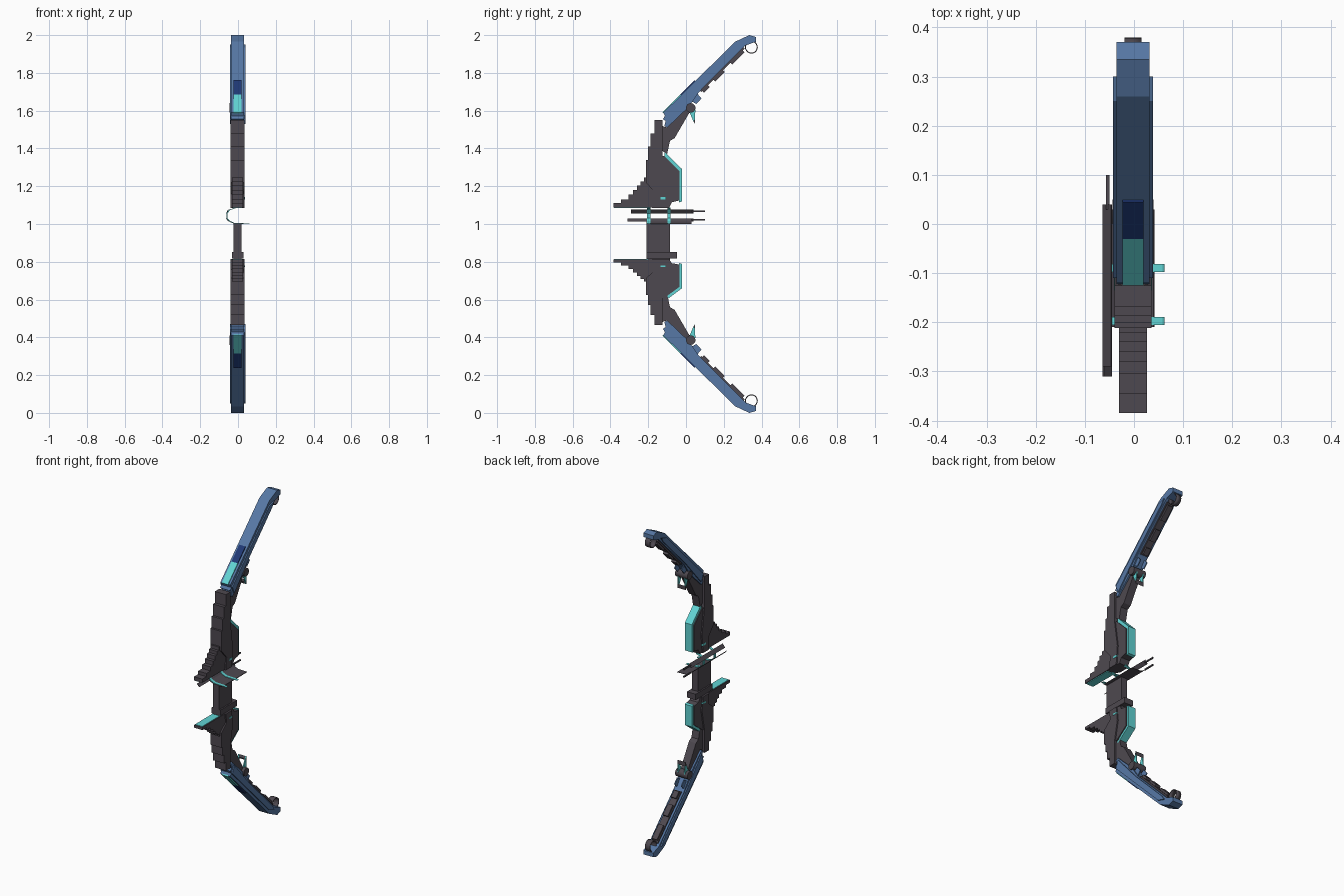
import bpy, bmesh, math

if "Cube" in bpy.data.objects:
    bpy.data.objects.remove(bpy.data.objects["Cube"])


def material(name, rgb):
    m = bpy.data.materials.new(name)
    m.use_nodes = True
    m.diffuse_color = (*rgb, 1)
    m.node_tree.nodes["Principled BSDF"].inputs["Base Color"].default_value = (*rgb, 1)
    return m


BLUE = material("steel_blue", (.095, .19, .38))
NAVY = material("navy", (.014, .04, .18))
CYAN = material("cyan", (.12, .66, .66))
DARK = material("dark_grey", (.076, .066, .08))
MID = -.002  # centre line of the bow across its width


def prism(name, pts, lo, hi, mat, axis="x"):
    """Extrude a closed outline: (y, z) along x, or (x, z) along y."""
    def place(p, t):
        return (t, p[0], p[1]) if axis == "x" else (p[0], t, p[1])
    bm = bmesh.new()
    a = [bm.verts.new(place(p, lo)) for p in pts]
    b = [bm.verts.new(place(p, hi)) for p in pts]
    n = len(pts)
    bm.faces.new(a)
    bm.faces.new(b[::-1])
    for i in range(n):
        bm.faces.new((a[i], b[i], b[(i + 1) % n], a[(i + 1) % n]))
    bmesh.ops.recalc_face_normals(bm, faces=bm.faces)
    me = bpy.data.meshes.new(name)
    bm.to_mesh(me)
    bm.free()
    me.materials.append(mat)
    ob = bpy.data.objects.new(name, me)
    bpy.context.collection.objects.link(ob)
    return ob


def slab(name, pts, half, mat):
    return prism(name, pts, MID - half, MID + half, mat)


def rect(y0, y1, z0, z1):
    return [(y0, z0), (y1, z0), (y1, z1), (y0, z1)]


def slope(y0, y1, d0, d1):
    """Strip parallel to the limb, where z = y + d."""
    return [(y0, y0 + d0), (y1, y1 + d0), (y1 + (d0 - d1) / 2, y1 + (d0 + d1) / 2),
            (y0 + (d0 - d1) / 2, y0 + (d0 + d1) / 2)]


def tube(name, y, z, radius, half, mat, hollow=False):
    bpy.ops.mesh.primitive_cylinder_add(
        vertices=20, radius=radius, depth=half * 2, location=(MID, y, z),
        rotation=(0, math.pi / 2, 0), end_fill_type="NOTHING" if hollow else "NGON")
    ob = bpy.context.object
    ob.name = name
    ob.data.materials.append(mat)
    if hollow:
        ob.modifiers.new("wall", "SOLIDIFY").thickness = .005
    bpy.ops.object.shade_smooth_by_angle()


def build_limb(tag, flip):
    def f(pts):
        return [(y, flip(z)) for y, z in pts]

    # Limb body with a bent tip and notched root
    slab(tag + "_limb", f([
        (-.12, 1.59), (.26, 1.965), (.335, 2), (.37, 1.99), (.37, 1.965), (.315, 1.945),
        (.07, 1.7), (.015, 1.62), (-.1, 1.51), (-.115, 1.52), (-.107, 1.545),
        (-.122, 1.555), (-.112, 1.572)]), .034, BLUE)
    # Raised side rails
    for side, s in (("left", 1), ("right", -1)):
        x0, x1 = sorted((MID + s * .033, MID + s * .041))
        prism(f"{tag}_{side}_limb_rail", f([
            (-.11, 1.575), (.25, 1.935), (.3, 1.95), (.28, 1.92),
            (.06, 1.7), (-.09, 1.53)]), x0, x1, BLUE)
        # Triangular stabiliser fin
        x0, x1 = sorted((MID + s * .02, MID + s * .026))
        prism(f"{tag}_{side}_fin", f([(.015, 1.6), (.05, 1.605), (.045, 1.53)]), x0, x1, CYAN)
        prism(f"{tag}_{side}_bracket", f([
            (.03, 1.65), (.055, 1.635), (.082, 1.665), (.06, 1.69)]), x0, x1, BLUE)
    slab(tag + "_fin_bar", f([(.04, 1.545), (.046, 1.53), (.047, 1.555)]), .028, DARK)
    # Coloured inlays on the front face
    slab(tag + "_limb_inlay", f(slope(-.12, -.025, 1.706, 1.717)), .021, CYAN)
    slab(tag + "_limb_dark_inlay", f(slope(-.025, .05, 1.706, 1.717)), .021, NAVY)
    # Dark spine and blocks along the inner face
    slab(tag + "_limb_spine", f(slope(.07, .3, 1.64, 1.618)), .022, DARK)
    for i, (y0, y1) in enumerate(((.08, .11), (.14, .19), (.23, .295))):
        slab(f"{tag}_spine_block_{i}", f(slope(y0, y1, 1.63, 1.60)), .017, DARK)
    # Connector between riser and limb
    slab(tag + "_connector", f([
        (-.13, 1.39), (-.1, 1.37), (-.085, 1.44), (-.06, 1.455), (.03, 1.61),
        (.005, 1.625), (-.1, 1.51), (-.13, 1.52)]), .024, DARK)
    tube(tag + "_axle", .025, flip(1.615), .025, .042, DARK)
    tube(tag + "_tip_pulley", .346, flip(1.936), .034, .017, DARK, True)


def build_riser(tag, f0):
    def f(pts):
        return [(y, f0(z)) for y, z in pts]

    # Stepped front spine
    slab(tag + "_riser", f([
        (-.125, 1.55), (-.168, 1.55), (-.168, 1.48), (-.187, 1.48), (-.187, 1.41),
        (-.2, 1.41), (-.2, 1.34), (-.212, 1.34), (-.212, 1.22), (-.16, 1.16),
        (-.17, 1.085), (-.11, 1.085), (-.1, 1.2), (-.125, 1.37)]), .0375, DARK)
    # Rear body and its bright edge
    slab(tag + "_riser_body", f([
        (-.18, 1.085), (-.09, 1.085), (-.075, 1.115), (-.034, 1.125), (-.034, 1.28),
        (-.115, 1.36), (-.18, 1.36)]), .03, DARK)
    slab(tag + "_riser_edge", f([
        (-.115, 1.385), (-.02, 1.29), (-.02, 1.12), (-.036, 1.115),
        (-.036, 1.275), (-.115, 1.355)]), .024, CYAN)
    # Stepped wing pointing forward
    steps = [(-.385, 1.11), (-.345, 1.13), (-.305, 1.155), (-.28, 1.18),
             (-.26, 1.205), (-.24, 1.225), (-.222, 1.245)]
    outline = [(-.385, 1.088)]
    for (y, z), (ny, _) in zip(steps, steps[1:] + [(-.205, 0)]):
        outline += [(y, z), (ny, z)]
    outline += [(-.205, 1.27), (-.15, 1.27), (-.1, 1.088)]
    slab(tag + "_wing", f(outline), .0285, DARK)
    slab(tag + "_wing_panel", f(rect(-.38, -.2, 1.084, 1.089)), .024, CYAN)
    slab(tag + "_side_mark", f(rect(-.135, -.105, 1.13, 1.142)), .039, CYAN)


build_limb("upper", lambda z: z)
build_limb("lower", lambda z: 2 - z)
build_riser("upper", lambda z: z)
build_riser("lower", lambda z: .815 - (z - 1.085) * .753)

# Grip
slab("grip", rect(-.21, -.085, .8, 1.002), .021, DARK)
slab("grip_collar", rect(-.21, -.048, .818, .853), .03, DARK)

# Open bracket that bridges the arrow gap on the right side
bracket = [(-.01, 1.088), (-.045, 1.076), (-.061, 1.056), (-.061, 1.03),
           (-.045, 1.014), (-.02, 1.003), (.062, 1.0)]


def ribbon(name, path, y0, y1, mat, shrink=.93):
    inner = [(x * shrink, 1.042 + (z - 1.042) * shrink) for x, z in path]
    prism(name, path + inner[::-1], y0, y1, mat, "y")


for i, y in enumerate((-.206, -.098)):
    ribbon(f"bracket_strap_{i}", bracket, y, y + .017, CYAN)
ribbon("upper_rail", bracket[1:3], -.29, .04, DARK, 1.05)
ribbon("lower_rail", bracket[3:5], -.31, .04, DARK, 1.05)
ribbon("bracket_shelf", [(-.045, 1.014), (-.02, 1.003), (.04, 1.001)], -.21, .03, DARK, 1.05)
for name, z in (("upper_prong", 1.067), ("lower_prong", 1.022)):
    prism(name, rect(-.057, -.05, z - .004, z + .004), .03, .1, DARK, "y")
